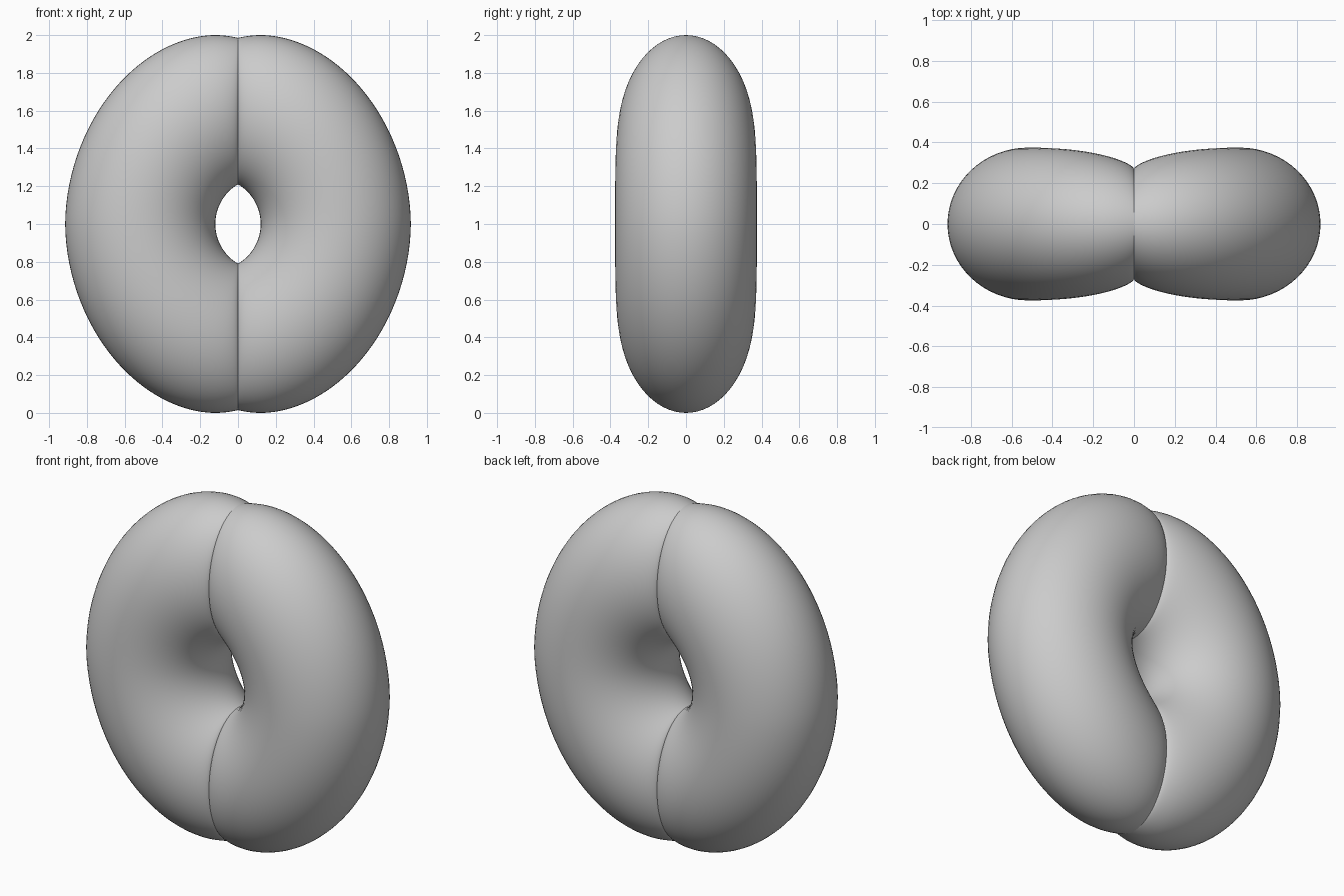
import bpy, bmesh, math

if "Cube" in bpy.data.objects:
    bpy.data.objects.remove(bpy.data.objects["Cube"])

SECTIONS, SIDES = 96, 64


def spow(v, e):
    return math.copysign(abs(v) ** e, v)


# Outer outline: slightly pointed ellipse; inner outline: circular arc
def outer(t):
    a = t * math.radians(99.55)
    e = 2 / 1.9
    return 0.12 + 0.795 * spow(math.cos(a), e), 1 + spow(math.sin(a), e)


def inner(t):
    a = t * math.acos(0.124 / 0.244)
    return -0.124 + 0.244 * math.cos(a), 1 + 0.244 * math.sin(a)


# Half thickness shrinks towards the seam at x = 0
def half_width(x):
    u = min(max(x / 0.5175, 0), 1)
    return 0.27 + 0.105 * (1 - (1 - u) ** 2) ** 0.65


# Right-hand curved tube, swept from the bottom seam to the top seam
bm = bmesh.new()
rings = []
for i in range(SECTIONS + 1):
    t = math.sin(math.pi * (i / SECTIONS - 0.5))
    (ox, oz), (ix, iz) = outer(t), inner(t)
    if i in (0, SECTIONS):
        ox = ix = 0.0
    mx, mz, dx, dz = (ox + ix) / 2, (oz + iz) / 2, (ox - ix) / 2, (oz - iz) / 2
    w = half_width(mx)
    ring = []
    for j in range(SIDES):
        a = 2 * math.pi * j / SIDES
        c, s = math.cos(a), math.sin(a)
        ring.append(bm.verts.new((mx + dx * c, w * s, mz + dz * c)))
    rings.append(ring)
for r0, r1 in zip(rings, rings[1:]):
    for j in range(SIDES):
        k = (j + 1) % SIDES
        bm.faces.new((r0[j], r0[k], r1[k], r1[j])).smooth = True
bmesh.ops.recalc_face_normals(bm, faces=bm.faces)

mesh = bpy.data.meshes.new("ring_halves")
bm.to_mesh(mesh)
bm.free()
ring_halves = bpy.data.objects.new("ring_halves", mesh)
bpy.context.collection.objects.link(ring_halves)

# Left half, left unmerged so the seam stays sharp
mirror = ring_halves.modifiers.new("mirror", 'MIRROR')
mirror.use_mirror_merge = False
